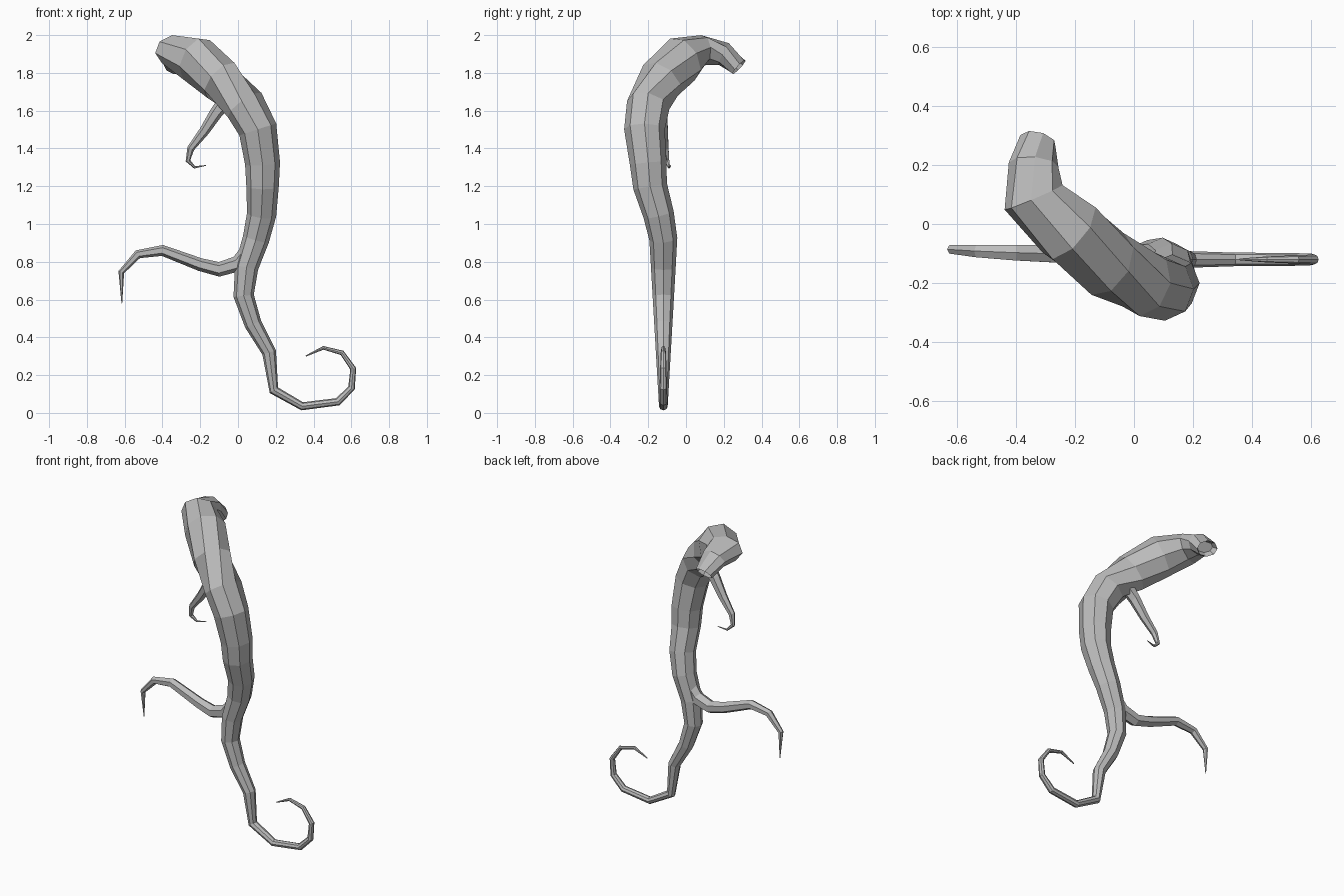
import bpy, bmesh
from math import sin, cos, pi, radians
from mathutils import Vector

cube = bpy.data.objects.get("Cube")
if cube:
    bpy.data.objects.remove(cube)

shade = 0.5
grey = bpy.data.materials.new("stone grey")
grey.use_nodes = True
grey.diffuse_color = (shade, shade, shade, 1)
grey.node_tree.nodes["Principled BSDF"].inputs["Base Color"].default_value = grey.diffuse_color


def ring_around(bm, point, tangent, width, depth, sides):
    """Add an oval ring of vertices square to the tangent."""
    # depth runs front to back, turning downward inside the hooked top
    hook = max(0, point.z - 1.65)
    reference = Vector((0, 1, -10 * hook))
    depth_axis = (reference - tangent * reference.dot(tangent)).normalized()
    width_axis = depth_axis.cross(tangent)
    ring = []
    for k in range(sides):
        angle = 2 * pi * k / sides
        offset = width_axis * width * cos(angle) + depth_axis * depth * sin(angle)
        ring.append(bm.verts.new(point + offset))
    return ring


def tendril(name, points, radii, sides, hollow=False):
    """Loft a faceted tube through the points."""
    bm = bmesh.new()
    points = [Vector(p) for p in points]
    last = len(points) - 1
    rings = []
    for i, (point, radius) in enumerate(zip(points, radii)):
        before = points[max(i - 1, 0)]
        after = points[min(i + 1, last)]
        tangent = (after - point).normalized() + (point - before).normalized()
        # the hooked end is flatter than the rest
        flatness = 0.75 if point.y > 0 else 1.05
        rings.append(ring_around(bm, point, tangent.normalized(), radius, radius * flatness, sides))
    for ring, following in zip(rings, rings[1:]):
        for k in range(sides):
            n = (k + 1) % sides
            bm.faces.new((ring[k], ring[n], following[n], following[k]))
    bm.faces.new(reversed(rings[0]))
    end = bm.faces.new(rings[-1])
    bmesh.ops.recalc_face_normals(bm, faces=bm.faces)
    # sunken mouth at the broken end
    if hollow:
        bmesh.ops.inset_region(bm, faces=[end], thickness=0.015, depth=-0.04)
    mesh = bpy.data.meshes.new(name)
    bm.to_mesh(mesh)
    bm.free()
    mesh.materials.append(grey)
    obj = bpy.data.objects.new(name, mesh)
    bpy.context.collection.objects.link(obj)


def branch(name, profile, root_y, tip_y, root_radius, power):
    """Build a side branch that tapers from its root to a sharp tip."""
    points, radii = [], []
    for i, (x, z) in enumerate(profile):
        t = i / (len(profile) - 1)
        points.append((x, root_y + (tip_y - root_y) * t, z))
        radii.append(root_radius * (1 - t) ** power + 0.002)
    tendril(name, points, radii, sides=6)


# Main stem: a curled tail, a winding lower part and a swollen hooked top
tail_y = -0.12
curl_steps = 6
curl_radius = 0.15
stem, stem_radii = [], []
for step in range(curl_steps):
    angle = radians(135 - 40 * step)
    stem.append((0.465 + curl_radius * cos(angle), tail_y, 0.195 + curl_radius * sin(angle)))
    stem_radii.append(0.003 + 0.02 * (step / curl_steps) ** 0.6)

lower_part = [(.34, .035), (.19, .12), (.165, .32), (.08, .47),
              (.03, .62), (.045, .77), (.095, .92)]
upper_part = [(.125, -.145, 1.05), (.13, -.19, 1.2), (.13, -.2, 1.32),
              (.105, -.22, 1.5), (.035, -.2, 1.63), (-.09, -.135, 1.76),
              (-.22, -.02, 1.87), (-.34, .09, 1.92), (-.34, .2, 1.9),
              (-.325, .28, 1.83)]
body = [(x, tail_y, z) for x, z in lower_part] + upper_part
for x, y, z in body:
    stem.append((x, y, z))
    # thicker with height, narrowing again past the hook
    stem_radii.append(0.02 + 0.055 * z - 0.2 * max(0, y))
tendril("main_stem", stem, stem_radii, sides=8, hollow=True)

# Lower branch with a drooping point
branch("lower_branch",
       [(.07, .87), (0, .79), (-.1, .76), (-.2, .785), (-.4, .86),
        (-.53, .84), (-.618, .745), (-.615, .58)],
       root_y=-0.12, tip_y=-0.08, root_radius=0.045, power=0.6)

# Small upper branch with a hooked tip
branch("upper_branch",
       [(-.05, 1.67), (-.115, 1.59), (-.18, 1.49), (-.25, 1.4),
        (-.265, 1.335), (-.23, 1.3), (-.17, 1.31)],
       root_y=-0.14, tip_y=-0.08, root_radius=0.04, power=1.2)
